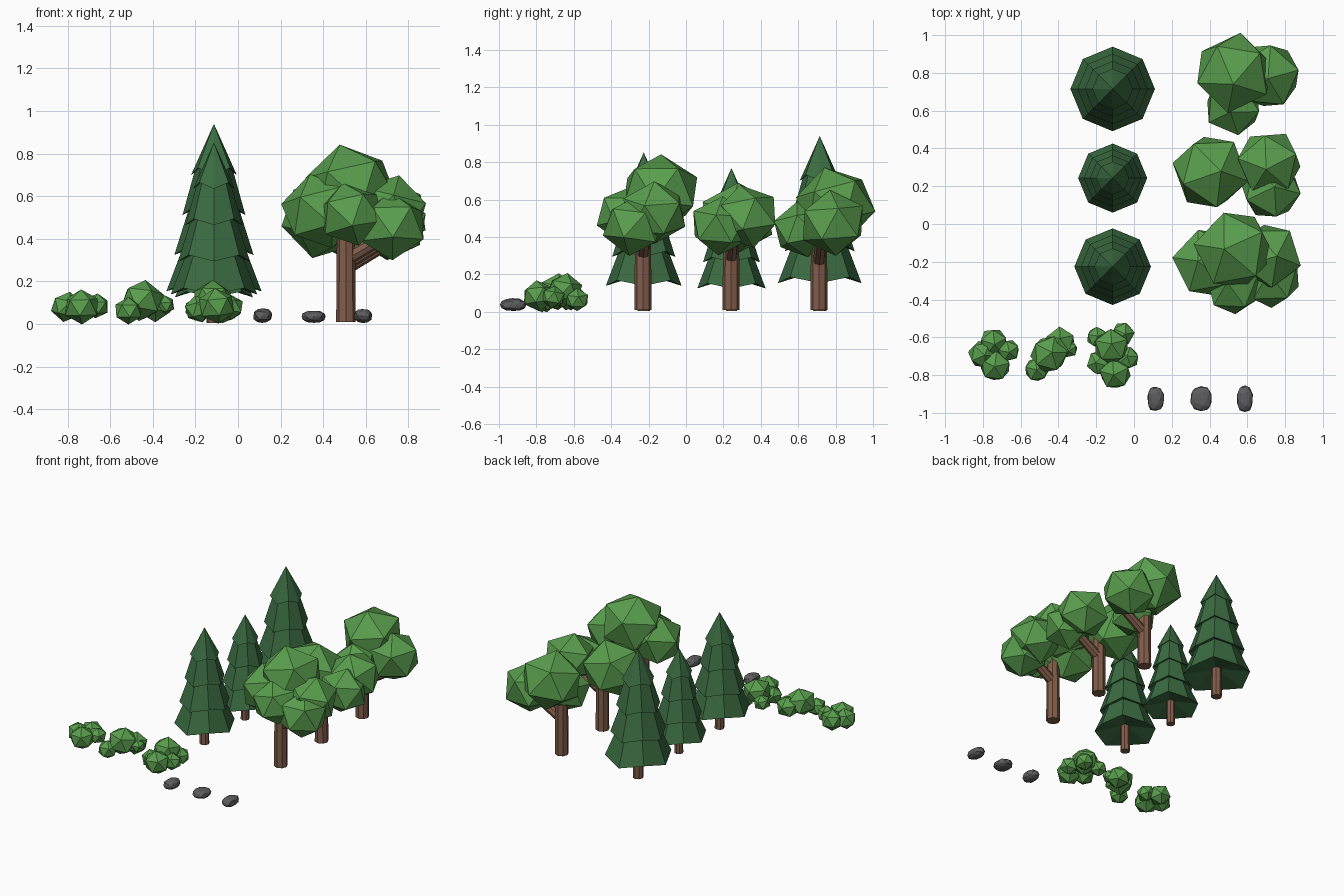
import bpy, bmesh, math, random
from mathutils import Vector, Matrix, Euler

if "Cube" in bpy.data.objects:
    bpy.data.objects.remove(bpy.data.objects["Cube"])

random.seed(4)


def material(name, rgb):
    m = bpy.data.materials.new(name)
    m.diffuse_color = (*rgb, 1)
    m.use_nodes = True
    m.node_tree.nodes["Principled BSDF"].inputs["Base Color"].default_value = m.diffuse_color
    return m


PINE = material("pine_green", (0.042, 0.145, 0.052))
LEAF = material("leaf_green", (0.10, 0.34, 0.075))
BARK = material("bark_brown", (0.22, 0.11, 0.07))
STONE = material("stone_grey", (0.11, 0.11, 0.115))


def finish(bm, name, mat):
    bmesh.ops.recalc_face_normals(bm, faces=bm.faces)
    me = bpy.data.meshes.new(name)
    bm.to_mesh(me)
    bm.free()
    me.materials.append(mat)
    ob = bpy.data.objects.new(name, me)
    bpy.context.collection.objects.link(ob)
    return ob


def rod(bm, a, b, r1, r2, sides=8):
    """Tapered cylinder from a to b."""
    a, b = Vector(a), Vector(b)
    d = b - a
    rot = d.to_track_quat('Z', 'Y').to_matrix().to_4x4()
    bmesh.ops.create_cone(bm, cap_ends=True, segments=sides, radius1=r1, radius2=r2,
                          depth=d.length, matrix=Matrix.Translation((a + b) / 2) @ rot)


def blobs(name, items, grow=1.0):
    """Cluster of tumbled icosahedra: (x, y, z, r)."""
    bm = bmesh.new()
    for x, y, z, r in items:
        turn = Euler((random.uniform(-.25, .25), random.uniform(-.25, .25), random.uniform(0, 1.25)))
        r *= grow
        m = (Matrix.Translation((x, y, z)) @ Matrix.Diagonal((r * 1.12, r * 1.12, r * 1.05, 1))
             @ turn.to_matrix().to_4x4())
        bmesh.ops.create_icosphere(bm, subdivisions=1, radius=1, matrix=m)
    return finish(bm, name, LEAF)


# Pines: stacked octagonal skirts with drooping corners, uniformly scaled
TIERS = [(0.238, 0.163), (0.198, 0.345), (0.157, 0.545), (0.114, 0.745)]


def pine(name, x, y, h):
    bm = bmesh.new()
    for i, (r, z) in enumerate(TIERS):
        last = i == len(TIERS) - 1
        top_z = 1.0 if last else TIERS[i + 1][1] + 0.07
        top_r = 0 if last else TIERS[i + 1][0] * 0.72
        low, high = [], []
        for k in range(8):
            a = k * math.pi / 4
            c, s = math.cos(a), math.sin(a)
            lift = 0.035 * (k % 2)
            low.append(bm.verts.new((r * c, r * s, z + lift)))
            if not last:
                high.append(bm.verts.new((top_r * c, top_r * s, top_z)))
        tip = bm.verts.new((0, 0, top_z))
        under = bm.verts.new((0, 0, z + 0.075))
        for k in range(8):
            n = (k + 1) % 8
            bm.faces.new((low[n], low[k], under))
            if last:
                bm.faces.new((low[k], low[n], tip))
            else:
                bm.faces.new((low[k], low[n], high[n], high[k]))
                bm.faces.new((high[k], high[n], tip))
    bm.transform(Matrix.Translation((x, y, 0)) @ Matrix.Scale(h, 4))
    finish(bm, name + "_needles", PINE)
    bm = bmesh.new()
    rod(bm, (x, y, 0.005), (x, y, 0.27 * h), 0.038 * h, 0.036 * h)
    finish(bm, name + "_trunk", BARK)


pine("large_pine", -0.113, 0.715, 0.94)
pine("small_pine", -0.113, 0.243, 0.768)
pine("medium_pine", -0.113, -0.226, 0.852)

# Broadleaf trees: trunk, side branch and leaf clusters
CROWNS = {
    "front_tree": (-0.23, 0.32, [(0.53, -0.138, 0.64, 0.198), (0.39, -0.205, 0.53, 0.172),
                                 (0.71, -0.17, 0.53, 0.165), (0.72, -0.28, 0.46, 0.155),
                                 (0.53, -0.325, 0.515, 0.145)]),
    "middle_tree": (0.241, 0.30, [(0.405, 0.275, 0.50, 0.188), (0.715, 0.325, 0.51, 0.163),
                                  (0.725, 0.185, 0.46, 0.152)]),
    "back_tree": (0.711, 0.28, [(0.53, 0.80, 0.575, 0.195), (0.705, 0.785, 0.475, 0.168),
                                (0.525, 0.622, 0.44, 0.144)]),
}
for name, (y, bz, crown) in CROWNS.items():
    blobs(name + "_leaves", crown)
    bm = bmesh.new()
    rod(bm, (0.507, y, 0.01), (0.507, y, 0.50), 0.046, 0.042)
    rod(bm, (0.50, y, bz - 0.02), (0.68, y + 0.01, bz + 0.085), 0.034, 0.03)
    finish(bm, name + "_trunk", BARK)

# Bushes
blobs("left_bush", [(-0.745, -0.625, 0.08, 0.066), (-0.805, -0.69, 0.08, 0.065),
                    (-0.665, -0.67, 0.085, 0.053), (-0.735, -0.75, 0.08, 0.074)], 1.06)
blobs("middle_bush", [(-0.45, -0.69, 0.11, 0.088), (-0.39, -0.625, 0.085, 0.071),
                      (-0.515, -0.77, 0.062, 0.058), (-0.345, -0.66, 0.09, 0.042)], 1.06)
blobs("right_bush", [(-0.12, -0.65, 0.115, 0.084), (-0.195, -0.6, 0.07, 0.050),
                     (-0.06, -0.582, 0.065, 0.056), (-0.185, -0.735, 0.07, 0.058),
                     (-0.10, -0.79, 0.085, 0.076), (-0.035, -0.71, 0.078, 0.055)], 1.06)

# Rocks: jittered, flattened icospheres
for i, (x, rx, ry, rz) in enumerate([(0.115, 0.045, 0.066, 0.037), (0.355, 0.057, 0.066, 0.032),
                                     (0.587, 0.043, 0.070, 0.036)]):
    bm = bmesh.new()
    bmesh.ops.create_icosphere(bm, subdivisions=2, radius=1)
    for v in bm.verts:  # boxier profile than a sphere
        p = sum(abs(c) ** 2.6 for c in v.co) ** (1 / 2.6)
        v.co *= random.uniform(0.94, 1.02) / p
    bm.transform(Matrix.Translation((x, -0.925, rz + 0.002)) @ Matrix.Diagonal((rx, ry, rz * 0.92, 1)))
    finish(bm, "rock_%d" % (i + 1), STONE)
